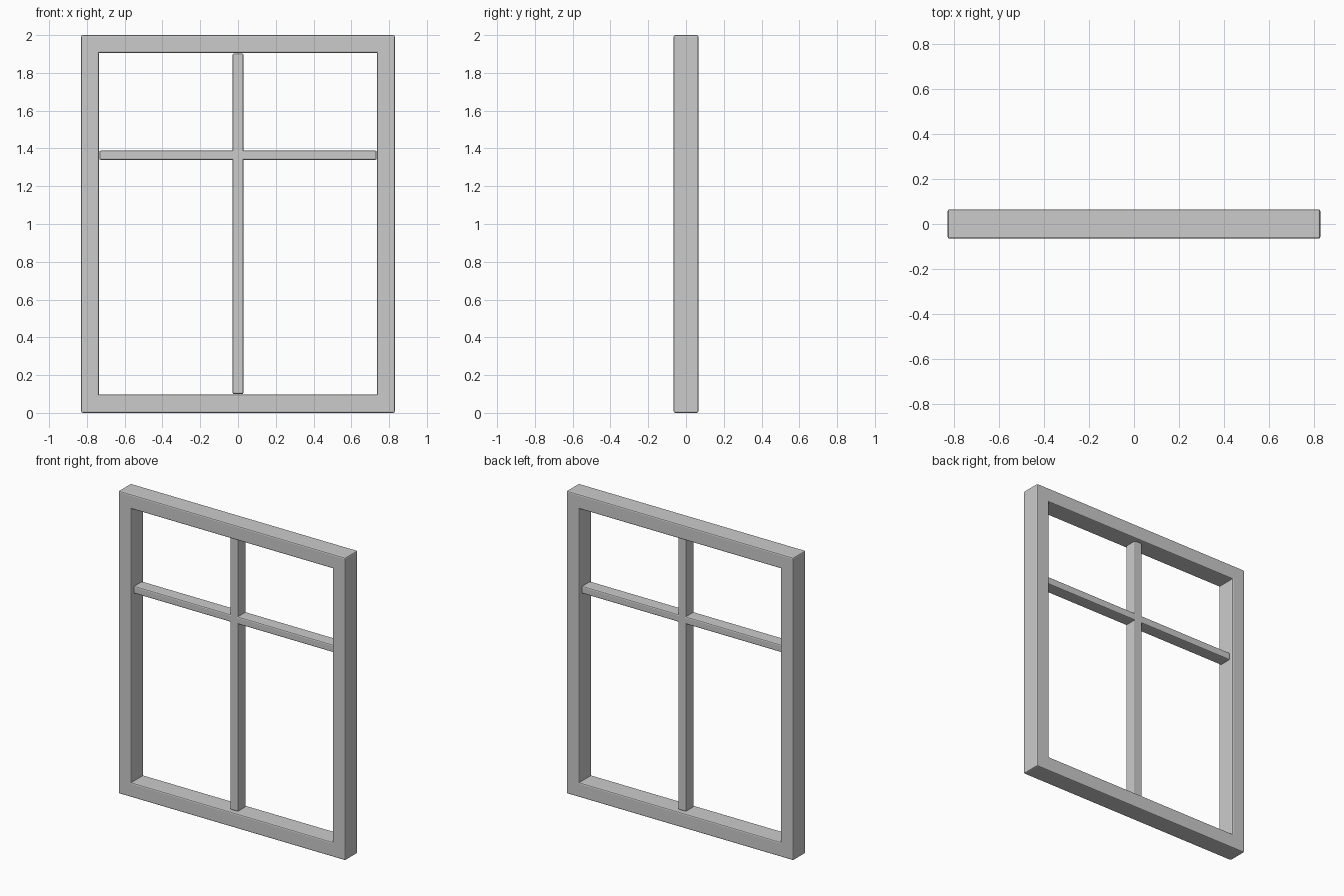
import bpy, bmesh

if "Cube" in bpy.data.objects:
    bpy.data.objects.remove(bpy.data.objects["Cube"])

BEVEL = 0.008


def finish(name, bm, half_depth):
    # Extrude a flat front layout backwards and round its convex edges
    bmesh.ops.recalc_face_normals(bm, faces=bm.faces)
    res = bmesh.ops.extrude_face_region(bm, geom=bm.faces[:], use_keep_orig=True)
    moved = [v for v in res["geom"] if isinstance(v, bmesh.types.BMVert)]
    bmesh.ops.translate(bm, verts=moved, vec=(0, 2 * half_depth, 0))
    bmesh.ops.recalc_face_normals(bm, faces=bm.faces)
    bm.normal_update()
    edges = [e for e in bm.edges if e.calc_face_angle_signed(0) > 0.5]
    bmesh.ops.bevel(bm, geom=edges, offset=BEVEL, segments=2, profile=0.5,
                    affect='EDGES', clamp_overlap=True)
    bmesh.ops.recalc_face_normals(bm, faces=bm.faces)
    mesh = bpy.data.meshes.new(name)
    bm.to_mesh(mesh)
    bm.free()
    obj = bpy.data.objects.new(name, mesh)
    bpy.context.collection.objects.link(obj)
    return obj


def rect(bm, hx, z0, z1, y):
    return [bm.verts.new((x, y, z)) for x, z in
            ((-hx, z0), (hx, z0), (hx, z1), (-hx, z1))]


# Outer frame: mitred ring
D = 0.065
bm = bmesh.new()
outer = rect(bm, 0.83, 0.0, 2.0, -D)
inner = rect(bm, 0.735, 0.097, 1.905, -D)
for i in range(4):
    j = (i + 1) % 4
    bm.faces.new((outer[i], outer[j], inner[j], inner[i]))
finish("window_frame", bm, D)

# Glazing bars: one flush cross, set back from the frame faces
D = 0.043
W, HX = 0.029, 0.734
Z0, ZA, ZB, Z1 = 0.099, 1.339, 1.389, 1.903
right = [(W, Z0), (W, ZA), (HX, ZA), (HX, ZB), (W, ZB), (W, Z1)]
outline = right + [(-x, z) for x, z in reversed(right)]
bm = bmesh.new()
bm.faces.new([bm.verts.new((x, -D, z)) for x, z in outline])
finish("glazing_bars", bm, D)
